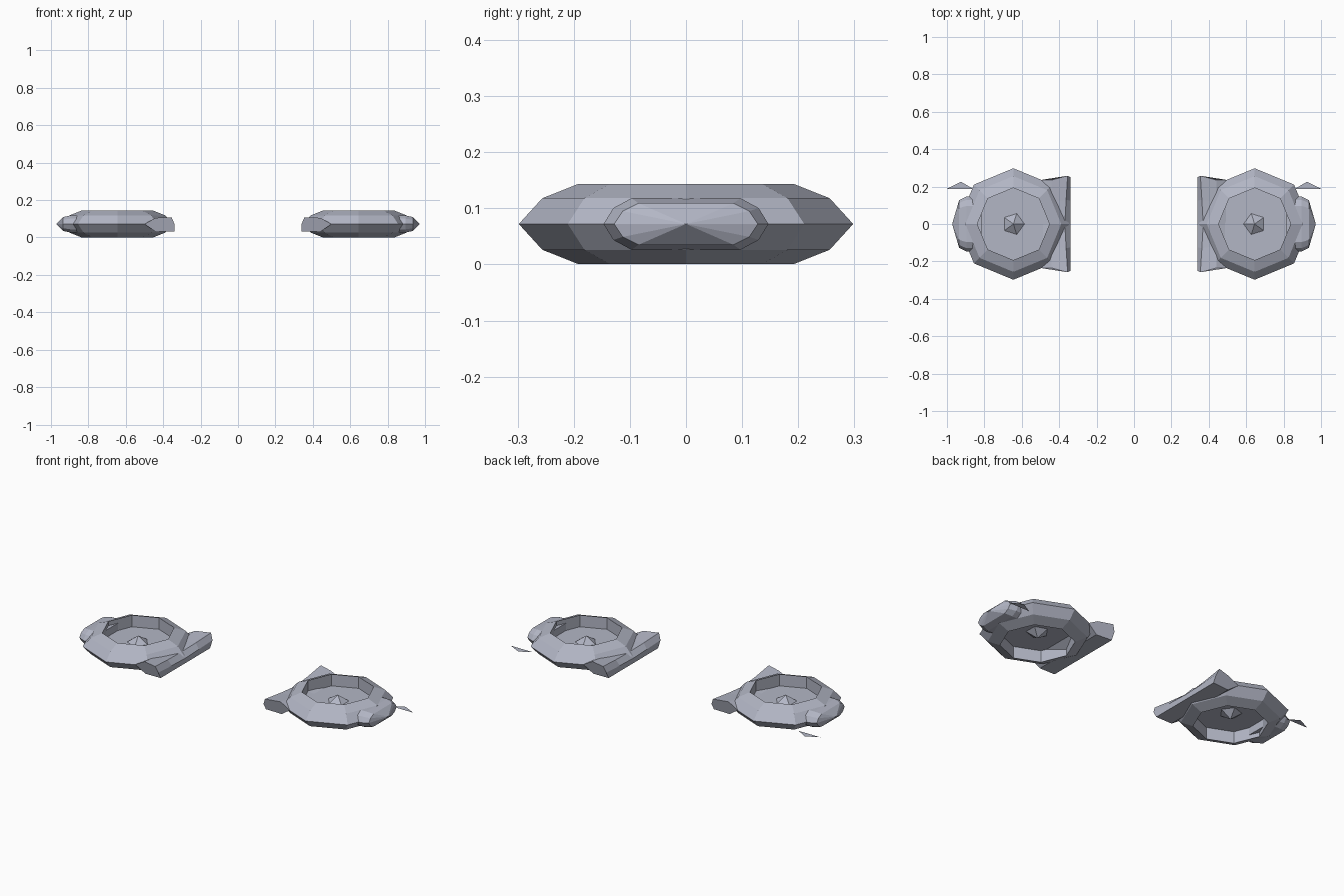
import bpy, bmesh
from math import cos, sin, pi

cube = bpy.data.objects.get("Cube")
if cube:
    bpy.data.objects.remove(cube)

metal = bpy.data.materials.new("blue_grey")
metal.use_nodes = True
colour = (0.45, 0.47, 0.56, 1)
metal.diffuse_color = colour
metal.node_tree.nodes["Principled BSDF"].inputs["Base Color"].default_value = colour

CENTRE, MID = 0.645, 0.072


def add_object(name, bm, side):
    """Finish a part modelled with +x outward and place it on one side."""
    for v in bm.verts:
        v.co.x = side * (v.co.x + CENTRE)
    bmesh.ops.recalc_face_normals(bm, faces=bm.faces)
    mesh = bpy.data.meshes.new(name)
    bm.to_mesh(mesh)
    bm.free()
    mesh.materials.append(metal)
    bpy.context.collection.objects.link(bpy.data.objects.new(name, mesh))


def loft(bm, rings, closed=False):
    """Bridge equal-length rings of points; returns the vertex rings."""
    loops = [[bm.verts.new(p) for p in ring] for ring in rings]
    n = len(loops[0])
    pairs = list(zip(loops, loops[1:]))
    if closed:
        pairs.append((loops[-1], loops[0]))
    for a, b in pairs:
        for i in range(n):
            j = (i + 1) % n
            bm.faces.new((a[i], a[j], b[j], b[i]))
    return loops


def circle(radius, z, count, turn=0):
    return [(radius * cos(turn + 2 * pi * i / count),
             radius * sin(turn + 2 * pi * i / count), z) for i in range(count)]


def hull_ring(side):
    # Eight-sided ring with bevelled rim and straight inner wall
    bm = bmesh.new()
    profile = [(0.193, 0), (0.193, 0.143), (0.256, 0.118),
               (0.298, MID), (0.256, 0.026), (0.193, 0.001)]
    loft(bm, [circle(r, z, 8) for r, z in profile[1:]], closed=True)
    add_object("hull_ring", bm, side)


def recess_floor(side):
    # Thin web in the middle of the ring
    bm = bmesh.new()
    low, high = loft(bm, [circle(0.194, MID + d, 8) for d in (-0.003, 0.003)])
    bm.faces.new(low)
    bm.faces.new(high)
    add_object("recess_floor", bm, side)


def hub(side):
    # Five-sided double cone, a corner pointing inward
    bm = bmesh.new()
    ring = [bm.verts.new(p) for p in circle(0.064, MID, 5, pi)]
    for dz in (-0.04, 0.04):
        tip = bm.verts.new((0, 0, MID + dz))
        for i in range(5):
            bm.faces.new((ring[i], ring[(i + 1) % 5], tip))
    add_object("hub", bm, side)


def outer_pod(side):
    # Flattened dome on the outer edge
    bm = bmesh.new()

    def outline(x, w, h):
        half = [(w, 0), (w * 0.88, h * 0.62), (w * 0.66, h)]
        top = half + [(-y, z) for y, z in reversed(half)]
        bottom = [(y, -z) for y, z in reversed(top[1:-1])]
        return [(x, y, MID + z) for y, z in top + bottom]

    rings = loft(bm, [outline(0.17, 0.147, 0.046), outline(0.25, 0.147, 0.046),
                      outline(0.29, 0.128, 0.037)])
    bm.faces.new(rings[0])
    last, tip = rings[-1], bm.verts.new((0.327, 0, MID))
    for i in range(len(last)):
        bm.faces.new((last[i], last[(i + 1) % len(last)], tip))
    add_object("outer_pod", bm, side)


def inner_wing(side):
    # Flared wing with pointed corners and a scooped middle
    bm = bmesh.new()

    def section(s, dip, pull):
        return [(-0.205, s * 0.235, 0.105 - dip),
                (-0.29 + pull, s * 0.258, 0.108 - dip),
                (-0.305, s * 0.25, MID - dip / 2),
                (-0.305, s * 0.228, 0.033),
                (-0.205, s * 0.225, 0.03),
                (-0.145, s * 0.235, MID)]

    rings = loft(bm, [section(-1, 0, 0), section(-0.5, 0.012, 0.008),
                      section(0, 0.02, 0.015), section(0.5, 0.012, 0.008),
                      section(1, 0, 0)])
    bm.faces.new(rings[0])
    bm.faces.new(rings[-1])
    add_object("inner_wing", bm, side)


def side_fin(side):
    # Flat paper-thin blade behind the pod
    bm = bmesh.new()
    bm.faces.new([bm.verts.new(p) for p in
                  ((0.215, 0.188, 0.03), (0.355, 0.188, 0.03), (0.28, 0.226, 0.03))])
    add_object("side_fin", bm, side)


for side in (-1, 1):
    for part in (hull_ring, recess_floor, hub, outer_pod, inner_wing, side_fin):
        part(side)
